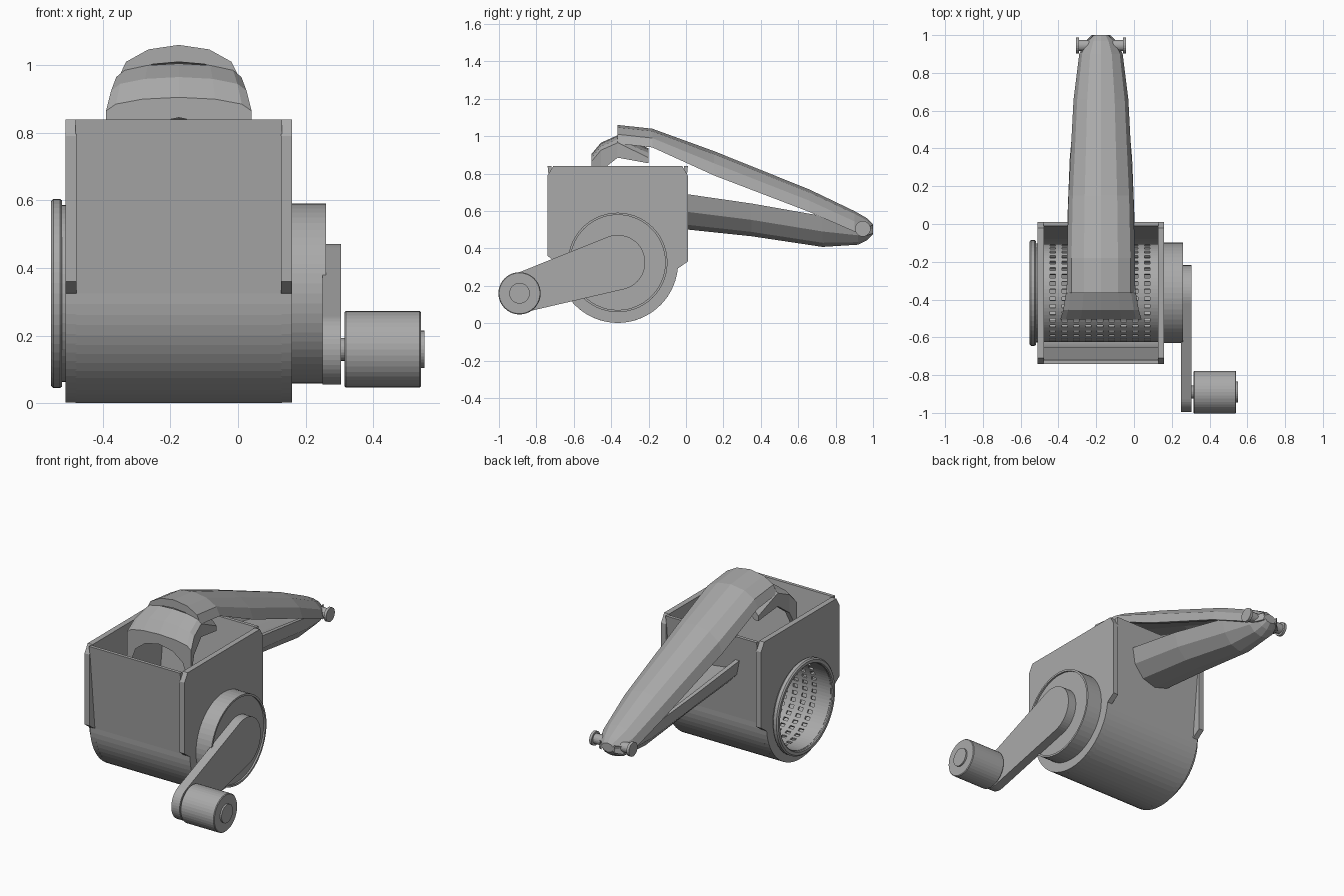
import bpy, bmesh
from math import sin, cos, pi, radians, atan2, acos, hypot

if "Cube" in bpy.data.objects:
    bpy.data.objects.remove(bpy.data.objects["Cube"])

steel = bpy.data.materials.new("grey_metal")
grey = (0.4, 0.4, 0.4, 1)
steel.diffuse_color = grey
steel.use_nodes = True
steel.node_tree.nodes["Principled BSDF"].inputs["Base Color"].default_value = grey

AXIS = (-0.365, 0.325)      # drum centre in y, z
KNOB = (-0.89, 0.16)        # crank knob centre
MID = -0.175                # middle of the housing in x
LEFT, RIGHT = -0.51, 0.16   # outer faces of the housing


def finish(bm, name):
    bmesh.ops.remove_doubles(bm, verts=bm.verts, dist=0.0005)
    bmesh.ops.recalc_face_normals(bm, faces=bm.faces)
    mesh = bpy.data.meshes.new(name)
    bm.to_mesh(mesh)
    bm.free()
    mesh.materials.append(steel)
    obj = bpy.data.objects.new(name, mesh)
    bpy.context.collection.objects.link(obj)
    return obj


def arc(centre, r, start, end, n):
    """Points on an arc in the y, z plane, angles in radians."""
    return [(centre[0] + r * cos(start + (end - start) * i / n),
             centre[1] + r * sin(start + (end - start) * i / n)) for i in range(n + 1)]


def circle(centre, r, n=56):
    return arc(centre, r, 0, 2 * pi, n)[:-1]


def slab(name, x0, x1, *loops):
    """Extrude an outline, with optional hole outlines, along x."""
    bm = bmesh.new()
    for loop in loops:
        vs = [bm.verts.new((x0, y, z)) for y, z in loop]
        for a, b in zip(vs, vs[1:] + vs[:1]):
            bm.edges.new((a, b))
    bmesh.ops.triangle_fill(bm, edges=bm.edges[:], use_beauty=True)
    ext = bmesh.ops.extrude_face_region(bm, geom=bm.faces[:], use_keep_orig=True)
    moved = [g for g in ext["geom"] if isinstance(g, bmesh.types.BMVert)]
    bmesh.ops.translate(bm, verts=moved, vec=(x1 - x0, 0, 0))
    return finish(bm, name)


def lathe(name, centre, profile, n=56):
    """Revolve a closed x, radius profile around an x axis line."""
    bm = bmesh.new()
    rings = [[bm.verts.new((x, centre[0] + r * cos(2 * pi * i / n), centre[1] + r * sin(2 * pi * i / n)))
              for i in range(n)] for x, r in profile]
    for a, b in zip(rings, rings[1:] + rings[:1]):
        for i in range(n):
            j = (i + 1) % n
            bm.faces.new((a[i], a[j], b[j], b[i]))
    return finish(bm, name)


def arched_loft(name, stations, thick, up=1):
    """Loft an arched channel along y; stations are y, crown z, half width, arch drop, full height."""
    bm = bmesh.new()
    rings = []
    angles = [radians(a) for a in range(-90, 91, 30)]
    for y, crown, w, drop, height in stations:
        th = min(thick, height * 0.6)
        pts = [(-w, -height)]
        pts += [(w * sin(t), -drop * (1 - cos(t))) for t in angles]
        pts += [(w, -height)]
        pts += [(w * 0.85 * sin(t), -th - (height - th) * (1 - cos(t))) for t in reversed(angles)]
        rings.append([bm.verts.new((MID + x, y, crown + up * z)) for x, z in pts])
    n = len(rings[0])
    for a, b in zip(rings, rings[1:]):
        for i in range(n):
            j = (i + 1) % n
            bm.faces.new((a[i], a[j], b[j], b[i]))
    bm.faces.new(rings[0])
    bm.faces.new(rings[-1])
    return finish(bm, name)


# Hopper shell: flared front and back walls joined by a round trough
outer = [(-0.74, 0.84)] + arc(AXIS, 0.323, pi, 2 * pi, 32) + [(0.01, 0.84)]
inner = [(-0.01, 0.84)] + arc(AXIS, 0.29, 2 * pi, pi, 32) + [(-0.72, 0.84)]
slab("hopper_shell", LEFT + 0.03, RIGHT - 0.03, outer + inner)

# Side plates with chamfered corners and a round opening
plate = [(-0.71, 0.84), (-0.74, 0.79), (-0.74, 0.36), (-0.70, 0.33)]
plate += arc(AXIS, 0.323, pi, 2 * pi - 0.1, 32)
plate += [(0.01, 0.33), (0.01, 0.79), (-0.02, 0.84)]
for name, x in (("left_plate", RIGHT - 0.033), ("right_plate", LEFT)):
    slab(name, x, x + 0.033, plate, circle(AXIS, 0.262))

# Perforated grating drum: alternate cells are removed, then thickened
bm = bmesh.new()
cells = 80
xs = [-0.54]
for k in range(9):
    xs += [-0.445 + k * 0.0625, -0.415 + k * 0.0625]
xs.append(0.2)
rings = [[bm.verts.new((x, AXIS[0] + 0.26 * cos(2 * pi * i / cells), AXIS[1] + 0.26 * sin(2 * pi * i / cells)))
          for i in range(cells)] for x in xs]
for c, (a, b) in enumerate(zip(rings, rings[1:])):
    for i in range(cells):
        if not (c % 2 and i % 2):
            j = (i + 1) % cells
            bm.faces.new((a[i], a[j], b[j], b[i]))
drum = finish(bm, "grating_drum")
wall = drum.modifiers.new("thickness", "SOLIDIFY")
wall.thickness = 0.012

# Rolled lip on the open end of the drum
lathe("drum_lip", AXIS, [(-0.51, 0.25), (-0.51, 0.262), (-0.52, 0.262), (-0.52, 0.275), (-0.526, 0.28),
                         (-0.546, 0.28), (-0.553, 0.272), (-0.553, 0.255), (-0.548, 0.25)])

# Closed drum end with a raised rim
lathe("drum_cap", AXIS, [(0.13, 0), (0.13, 0.266), (0.26, 0.266), (0.26, 0.254), (0.25, 0.254), (0.25, 0)])

# Crank arm: hull of a large hub and a small end
hub, end = 0.147, 0.105
dy, dz = KNOB[0] - AXIS[0], KNOB[1] - AXIS[1]
aim = atan2(dz, dy)
spread = acos((hub - end) / hypot(dy, dz))
arm = arc(AXIS, hub, aim + spread, aim + 2 * pi - spread, 28)
arm += arc(KNOB, end, aim - spread, aim + spread, 20)
slab("crank_arm", 0.25, 0.305, arm)

# Knob and its axle
slab("knob_axle", 0.29, 0.33, circle(KNOB, 0.034, 24))
lathe("crank_knob", KNOB, [(0.315, 0), (0.315, 0.109), (0.319, 0.113), (0.537, 0.113), (0.541, 0.109), (0.541, 0)], 40)
slab("knob_pin", 0.53, 0.551, circle(KNOB, 0.055, 32))

# Food press under the upper handle
arched_loft("food_press", [
    (-0.505, 0.905, 0.215, 0.04, 0.2),
    (-0.455, 0.965, 0.2, 0.04, 0.15),
    (-0.365, 1.005, 0.185, 0.04, 0.12),
    (-0.2, 0.935, 0.17, 0.05, 0.08)], 0.06)

# Upper squeeze handle
arched_loft("upper_handle", [
    (-0.365, 1.06, 0.18, 0.1, 0.1),
    (-0.18, 1.04, 0.18, 0.1, 0.1),
    (0.15, 0.92, 0.172, 0.13, 0.13),
    (0.66, 0.715, 0.145, 0.12, 0.12),
    (0.9, 0.6, 0.115, 0.11, 0.11),
    (0.97, 0.56, 0.08, 0.09, 0.09),
    (1.0, 0.53, 0.05, 0.05, 0.05)], 0.05)

# Lower fixed handle, arched downwards
arched_loft("lower_handle", [
    (-0.03, 0.505, 0.18, 0.19, 0.19),
    (0.35, 0.465, 0.165, 0.175, 0.175),
    (0.73, 0.408, 0.13, 0.165, 0.165),
    (0.92, 0.42, 0.1, 0.1, 0.1),
    (0.97, 0.445, 0.075, 0.07, 0.07),
    (1.0, 0.475, 0.05, 0.05, 0.05)], 0.11, up=-1)

# Hinge pin with two heads
HINGE = (0.945, 0.505)
slab("hinge_pin", -0.3, -0.05, circle(HINGE, 0.03, 20))
for name, x in (("left_pin_head", -0.058), ("right_pin_head", -0.308)):
    slab(name, x, x + 0.016, circle(HINGE, 0.042, 20))
